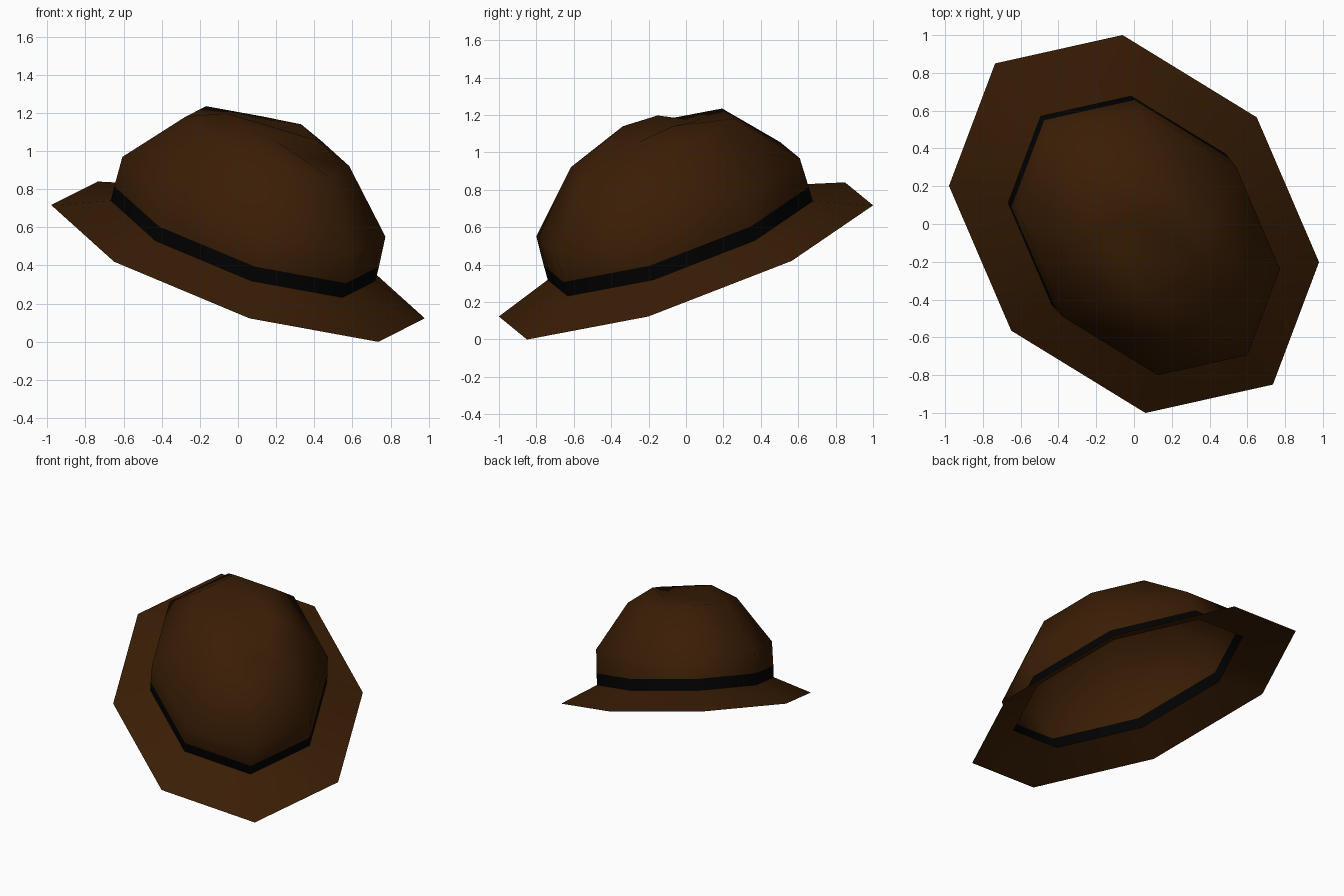
import bpy, bmesh
from math import sin, cos, pi, radians
from mathutils import Matrix, Vector

cube = bpy.data.objects.get("Cube")
if cube:
    bpy.data.objects.remove(cube, do_unlink=True)


def make_material(name, rgb):
    mat = bpy.data.materials.new(name)
    mat.use_nodes = True
    colour = (*rgb, 1.0)
    mat.diffuse_color = colour
    bsdf = next(n for n in mat.node_tree.nodes if n.type == 'BSDF_PRINCIPLED')
    bsdf.inputs["Base Color"].default_value = colour
    return mat


brown = make_material("brown felt", (0.042, 0.0125, 0.0015))
black = make_material("black ribbon", (0.0005, 0.0005, 0.0005))

# The hat's own axes: long axis tipped down towards the front left
LONG = Vector((0.6125, -0.708, -0.35)).normalized()
SIDE = Vector((0.755, 0.656, 0.0)).normalized()
UP = LONG.cross(SIDE)
TILT = Matrix((LONG, SIDE, UP)).transposed().to_4x4()
TILT.translation = (0, 0, 0.42)

SIDES = 8
LENGTH, WIDTH = 1.2, 0.861      # half axes of the brim
WALL = 0.708                    # size of the crown's foot against the brim


def ring(bm, scale, heights):
    """Eight-sided oval, numbered from the low end of the long axis."""
    corners = []
    for i in range(SIDES):
        a = 2 * pi * i / SIDES
        h = heights[i] if isinstance(heights, list) else heights
        corners.append(bm.verts.new((LENGTH * scale * cos(a), WIDTH * scale * sin(a), h)))
    return corners


def lofted(name, sections, mat, cap=()):
    """Join oval rings into an open shell, optionally closing the top."""
    bm = bmesh.new()
    rings = [ring(bm, s, h) for s, h in sections]
    for low, high in zip(rings, rings[1:]):
        for i in range(SIDES):
            j = (i + 1) % SIDES
            # Split along the same diagonal all the way round
            bm.faces.new((low[i], low[j], high[i]))
            bm.faces.new((low[j], high[j], high[i]))
    for corners in cap:
        bm.faces.new([rings[-1][i] for i in corners])
    bm.transform(TILT)
    mesh = bpy.data.meshes.new(name)
    bm.to_mesh(mesh)
    bm.free()
    mesh.materials.append(mat)
    obj = bpy.data.objects.new(name, mesh)
    bpy.context.collection.objects.link(obj)
    bpy.ops.object.select_all(action='DESELECT')
    obj.select_set(True)
    bpy.context.view_layer.objects.active = obj
    bpy.ops.object.shade_smooth_by_angle(angle=radians(62))


# Sloping brim, open underneath so the hat is hollow
lofted("brim", [(1.0, 0.0), (WALL, 0.117)], brown)

# Ribbon around the foot of the crown
lofted("ribbon_band", [(WALL, 0.117), (WALL, 0.197)], black)

# Crown, dented at both ends of its top, closed by a folded cap
rim = [0.69, 0.757, 0.769, 0.72, 0.70, 0.755, 0.769, 0.757]
fan = [(1, i % SIDES, (i + 1) % SIDES) for i in range(2, SIDES)]
lofted("crown", [(WALL, 0.197), (WALL - 0.004, 0.363), (0.437, 0.674), (0.2375, rim)],
       brown, cap=fan)
